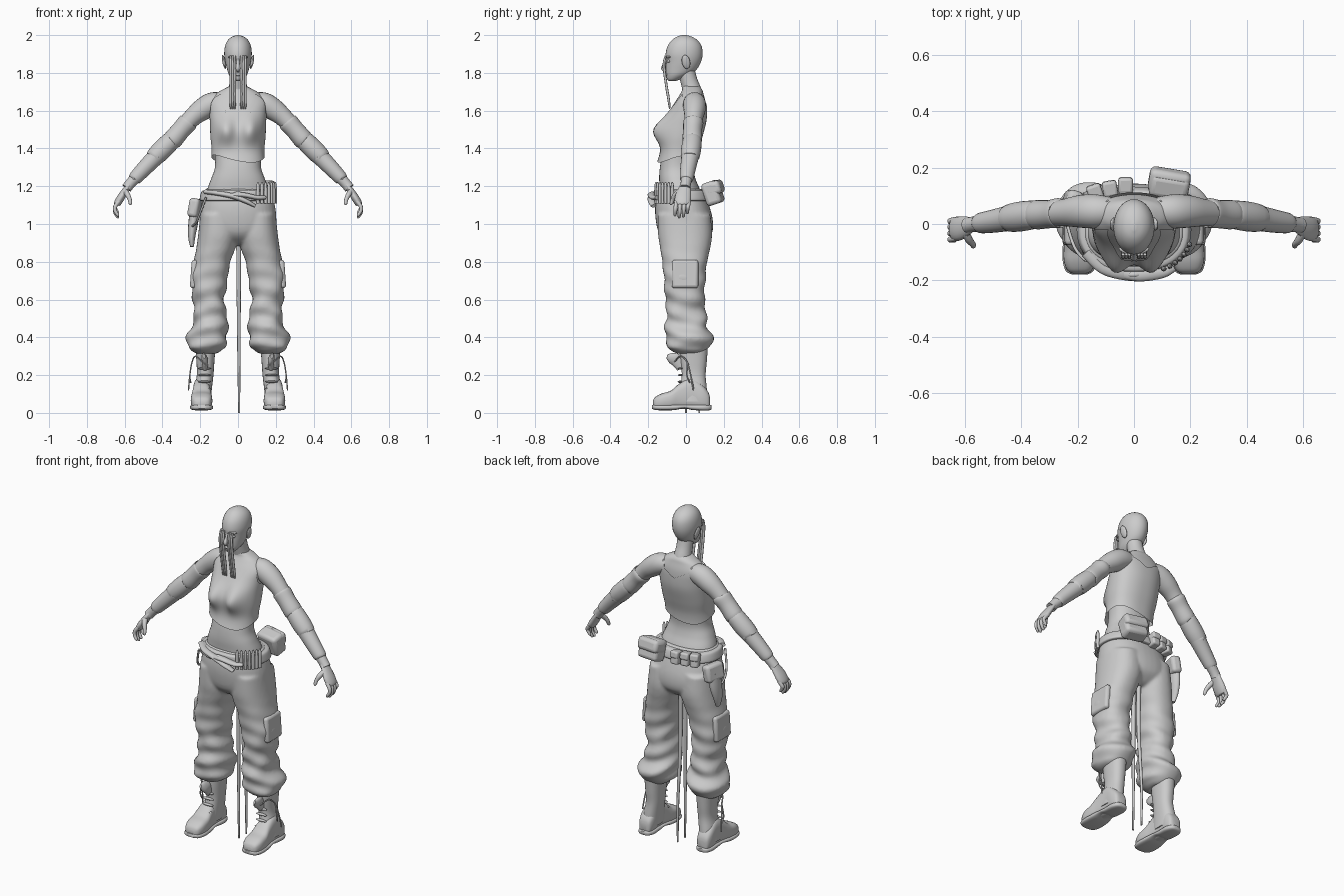
import bpy, bmesh, math
from mathutils import Vector, Matrix

GREY = bpy.data.materials.new("plain grey")
GREY.diffuse_color = (0.6, 0.6, 0.6, 1)


def finish(name, bm, mirror=False, bevel=0, angle=50):
    bmesh.ops.recalc_face_normals(bm, faces=bm.faces)
    me = bpy.data.meshes.new(name)
    bm.to_mesh(me)
    bm.free()
    me.materials.append(GREY)
    ob = bpy.data.objects.new(name, me)
    bpy.context.collection.objects.link(ob)
    bpy.ops.object.select_all(action='DESELECT')
    ob.select_set(True)
    bpy.context.view_layer.objects.active = ob
    bpy.ops.object.shade_smooth_by_angle(angle=math.radians(angle))
    if bevel:
        m = ob.modifiers.new("round", 'BEVEL')
        m.width, m.segments = bevel, 3
    if mirror:
        ob.modifiers.new("mirror", 'MIRROR')
    return ob


def spline(rows, k=4):
    """Catmull-Rom resampling of equally long tuples."""
    out = []
    for i in range(len(rows) - 1):
        a, b, c, d = rows[max(i - 1, 0)], rows[i], rows[i + 1], rows[min(i + 2, len(rows) - 1)]
        for s in range(k):
            t = s / k
            out.append(tuple(q + .5 * t * (r - p + t * (2 * p - 5 * q + 4 * r - w + t * (3 * (q - r) + w - p)))
                             for p, q, r, w in zip(a, b, c, d)))
    return out + [tuple(rows[-1])]


def skin(bm, rings, caps=True):
    vs = [[bm.verts.new(p) for p in ring] for ring in rings]
    n = len(vs[0])
    for r0, r1 in zip(vs, vs[1:]):
        for j in range(n):
            bm.faces.new((r0[j], r0[(j + 1) % n], r1[(j + 1) % n], r1[j]))
    if caps:
        bm.faces.new(vs[0])
        bm.faces.new(vs[-1])


def oval(row, a, grow=0, e=.88):
    """Point on a level oval; row = z, x0, x1, y0, y1."""
    z, x0, x1, y0, y1 = row
    c, s = math.cos(a), math.sin(a)
    return Vector(((x0 + x1) / 2 + ((x1 - x0) / 2 + grow) * math.copysign(abs(c) ** e, c),
                   (y0 + y1) / 2 + ((y1 - y0) / 2 + grow) * math.copysign(abs(s) ** e, s), z))


def turn(n):
    return [2 * math.pi * j / n for j in range(n)]


def sym(rows):
    return [(z, -x, x, f, b) for z, x, f, b in rows]


def loft(name, rows, n=32, mirror=False, e=.88):
    bm = bmesh.new()
    skin(bm, [[oval(r, a, 0, e) for a in turn(n)] for r in spline(rows)])
    return finish(name, bm, mirror)


def tube(name, pts, n=14, flat=1, mirror=False, k=4):
    """Tube through (x, y, z, radius); flat thins it across the y axis."""
    rows = spline(pts, k)
    rings = []
    for i, r in enumerate(rows):
        t = (Vector(rows[min(i + 1, len(rows) - 1)][:3]) - Vector(rows[max(i - 1, 0)][:3])).normalized()
        u = Vector((0, 1, 0.01))
        u = (u - t * u.dot(t)).normalized()
        v = t.cross(u)
        rings.append([Vector(r[:3]) + r[3] * (u * math.cos(a) + v * flat * math.sin(a)) for a in turn(n)])
    bm = bmesh.new()
    skin(bm, rings)
    return finish(name, bm, mirror)


def solid(name, loc, size, rot=(0, 0, 0), box=False, mirror=False, bevel=.015):
    bm = bmesh.new()
    if box:
        bmesh.ops.create_cube(bm, size=2)
    else:
        bmesh.ops.create_uvsphere(bm, u_segments=20, v_segments=12, radius=1)
    m = Matrix.Translation(loc)
    for ax, r in zip('XYZ', rot):
        m = m @ Matrix.Rotation(math.radians(r), 4, ax)
    bm.transform(m @ Matrix.Diagonal((*size, 1)))
    return finish(name, bm, mirror, bevel if box else 0)


# Torso, with the chest swelling shared by skin and top
TORSO = spline(sym([
    (1.10, .175, -.135, .10), (1.18, .163, -.138, .075), (1.24, .142, -.142, .05),
    (1.30, .122, -.138, .04), (1.38, .124, -.125, .052), (1.46, .137, -.122, .078),
    (1.54, .142, -.11, .10), (1.60, .145, -.085, .105), (1.65, .148, -.055, .102),
    (1.69, .115, -.03, .092), (1.712, .08, -.02, .085), (1.73, .045, -.02, .07)]), 6)


def torso_point(z, a, grow=0):
    for r0, r1 in zip(TORSO, TORSO[1:]):
        if z <= r1[0]:
            break
    t = max(0, min(1, (z - r0[0]) / (r1[0] - r0[0])))
    p = oval([p + t * (q - p) for p, q in zip(r0, r1)], a, grow)
    if p.y < 0:
        g = sum(math.exp(-((p.x - s * .066) / .05) ** 2 - ((z - 1.495) / .065) ** 2) for s in (-1, 1))
        p.y -= .055 * g * min(1, -math.sin(a) * 1.6)
    return p


bm = bmesh.new()
skin(bm, [[torso_point(r[0], a) for a in turn(48)] for r in TORSO])
finish("torso", bm)


def top_edge(a):
    c = abs(math.cos(a))
    front = 1.535 if math.sin(a) < 0 else 1.61
    keys = [(0, front), (.3, front + .03), (.55, 1.655), (.72, 1.692), (.85, 1.67), (1.01, 1.57)]
    for (c0, z0), (c1, z1) in zip(keys, keys[1:]):
        if c <= c1:
            return z0 + (z1 - z0) * (c - c0) / (c1 - c0)


# Cropped sleeveless top with slanted hem
bm = bmesh.new()
rings = []
for i in range(29):
    t = i / 28
    rings.append([torso_point((1.345 + .02 * math.sin(2 * a + .6)) * (1 - t) + top_edge(a) * t, a,
                              .007 + .012 * (1 - t) ** 3) for a in turn(72)])
skin(bm, rings, caps=False)
finish("cropped_top", bm, angle=80)

# Neck and head
tube("neck", [(0, .035, 1.66, .062), (0, .03, 1.71, .05), (0, .015, 1.76, .045), (0, 0, 1.82, .045)], n=24)
loft("head", sym([
    (1.757, .016, -.09, -.055), (1.766, .03, -.1, -.03), (1.79, .048, -.105, .02),
    (1.82, .058, -.107, .058), (1.86, .068, -.105, .08), (1.90, .073, -.108, .088),
    (1.94, .069, -.098, .083), (1.97, .056, -.078, .064), (1.99, .034, -.052, .034),
    (2.0, .006, -.022, .002)]), e=1)
tube("nose", [(0, -.1, 1.88, .006), (0, -.11, 1.85, .009), (0, -.119, 1.825, .013), (0, -.108, 1.812, .01)], n=12)
solid("lips", (0, -.104, 1.792), (.022, .009, .008))
solid("brow", (.03, -.095, 1.884), (.025, .01, .007), (0, 0, 20), mirror=True)
solid("eye", (.03, -.092, 1.862), (.015, .01, .008), mirror=True)
solid("ear", (.074, .0, 1.858), (.009, .022, .038), (12, 12, 0), mirror=True)

# Hanging front locks, each of slim strands
for j in range(3):
    x = .017 + .011 * j
    tube(f"front_lock_{j}", [(x, -.108, 1.89, .005), (x, -.117, 1.84, .007), (x, -.105, 1.74, .007),
                             (x, -.092, 1.66, .007), (x, -.086, 1.61, .004)], n=8, mirror=True)

# Arms with wrapped sleeves
tube("arm", [(.08, .045, 1.645, .05), (.135, .045, 1.637, .06), (.19, .045, 1.605, .058), (.25, .04, 1.555, .048),
             (.33, .033, 1.465, .044), (.42, .025, 1.375, .043), (.50, .01, 1.29, .036),
             (.565, 0, 1.22, .028), (.59, -.005, 1.19, .028)], n=24, mirror=True)
tube("upper_sleeve", [(.262, .039, 1.543, .044), (.266, .039, 1.538, .053), (.3, .035, 1.5, .05),
                      (.345, .033, 1.447, .052), (.35, .033, 1.442, .044)], n=24, mirror=True)
tube("forearm_sleeve", [(.35, .033, 1.445, .043), (.355, .033, 1.44, .05), (.4, .027, 1.395, .053),
                        (.435, .022, 1.36, .05), (.44, .021, 1.352, .046), (.5, .01, 1.29, .041),
                        (.545, .003, 1.242, .036), (.55, .002, 1.236, .028)], n=24, mirror=True)

# Hands
tube("palm", [(.575, -.002, 1.21, .026), (.595, -.008, 1.18, .035), (.62, -.016, 1.14, .043),
              (.638, -.018, 1.11, .04), (.642, -.018, 1.1, .03)], n=18, flat=.48, mirror=True)
for j, (y, drop) in enumerate([(-.05, .0), (-.028, -.01), (-.006, -.006), (.015, .012)]):
    tube(f"finger_{j}", [(.63, y, 1.12, .011), (.649, y - .004, 1.095, .011), (.651, y - .006, 1.072 + drop, .010),
                         (.637, y - .008, 1.048 + drop, .008), (.632, y - .008, 1.042 + drop, .003)],
         n=10, mirror=True)
tube("thumb", [(.598, -.03, 1.175, .015), (.585, -.056, 1.155, .014), (.573, -.07, 1.13, .011),
               (.57, -.078, 1.108, .009), (.571, -.079, 1.1, .003)], n=10, mirror=True)

# Baggy trousers: hips and both legs merged, folds growing toward the cuffs
LEG = spline([
    (1.05, .01, .2, -.15, .13), (.95, .0, .21, -.148, .138), (.88, .013, .22, -.138, .13),
    (.80, .04, .235, -.125, .112), (.74, .05, .248, -.12, .105), (.68, .06, .25, -.115, .10),
    (.60, .072, .238, -.108, .10), (.52, .06, .232, -.105, .105), (.46, .055, .246, -.108, .115),
    (.40, .055, .27, -.108, .142), (.36, .065, .27, -.102, .135), (.33, .09, .248, -.08, .105),
    (.315, .11, .222, -.05, .085)], 6)
HIPS = spline(sym([(1.185, .172, -.148, .09), (1.10, .195, -.163, .122), (1.02, .203, -.16, .142),
                   (.95, .185, -.142, .138), (.905, .11, -.095, .10), (.888, .05, -.05, .07)]))


def fold(z, a):
    w = max(0, min(1, (.9 - z) / .4)) * (1 if z > .34 else .3)
    return w * (.007 * math.sin(z * 62 + 2.2 * math.sin(a + .7)) + .004 * math.sin(z * 35 - 3 * a))


bm = bmesh.new()
skin(bm, [[oval(r, a) for a in turn(40)] for r in HIPS])
for s in (-1, 1):
    rings = [[oval(r, a, fold(r[0], a)) for a in turn(40)] for r in LEG]
    skin(bm, [[Vector((p.x * s, p.y, p.z)) for p in ring] for ring in rings])
ob = finish("trousers", bm)
m = ob.modifiers.new("merge", 'REMESH')
m.mode, m.voxel_size, m.use_smooth_shade = 'VOXEL', .009, True
m = ob.modifiers.new("soften", 'SMOOTH')
m.factor, m.iterations = .5, 4
solid("thigh_pocket", (.232, -.005, .735), (.018, .07, .075), (0, -4, 0), box=True, mirror=True)

# Boots: shaft, foot lofted heel to toe, sole, tongue and laces
loft("boot_shaft", [(.06, .145, .24, -.05, .115), (.13, .138, .232, -.035, .11), (.2, .13, .218, -.022, .104),
                    (.27, .125, .22, -.03, .11), (.34, .12, .225, -.035, .115)], mirror=True)


def foot(name, rows):
    bm = bmesh.new()
    skin(bm, [[Vector((p.x, p.z, p.y)) for p in (oval(r, a, 0, .65) for a in turn(24))] for r in spline(rows)])
    finish(name, bm, mirror=True)


def foot_rows(rows):
    return [(y, .193 - w, .193 + w, b, t) for y, w, b, t in rows]


foot("boot_foot", foot_rows([
    (-.176, .022, .03, .06), (-.165, .043, .022, .082), (-.13, .056, .02, .102), (-.08, .056, .02, .118),
    (-.035, .049, .02, .155), (.03, .044, .02, .185), (.085, .045, .02, .15), (.118, .036, .022, .11),
    (.127, .02, .03, .08)]))
foot("boot_sole", foot_rows([
    (-.18, .025, .022, .042), (-.165, .05, .016, .044), (-.12, .061, .013, .045), (-.06, .058, .015, .045),
    (-.01, .05, .024, .045), (.03, .048, .016, .045), (.09, .049, .012, .045), (.125, .036, .014, .043),
    (.136, .018, .02, .04)]))
tube("boot_tongue", [(.175, -.02, .24, .03), (.175, -.045, .275, .035), (.178, -.075, .29, .03),
                     (.18, -.1, .3, .012)], n=14, flat=.5, mirror=True)
for j, (x, y, low) in enumerate([(.262, .04, .12), (.25, .02, .16)]):
    tube(f"lace_{j}", [(.19, -.06, .27, .004), (.225, -.03, .3, .004), (.243, .005, .27, .004),
                       (.255, y - .015, .2, .004), (x, y, low, .004)], n=6, mirror=True)
for z in (.13, .165, .2, .235):
    solid("lace_row", (.178, -.03 - max(0, .17 - z) * .4, z), (.035, .012, .006))
    solid("lace_row", (-.178, -.03 - max(0, .17 - z) * .4, z), (.035, .012, .006))

# Belt with its knotted tails
loft("belt", sym([(1.122, .192, -.16, .12), (1.127, .203, -.172, .132), (1.15, .2, -.17, .128),
                  (1.172, .193, -.167, .118), (1.178, .18, -.155, .105)]), n=48)
tube("belt_tail_long", [(-.17, -.1, 1.17, .02), (-.11, -.155, 1.163, .022), (-.03, -.176, 1.148, .024),
                        (.04, -.18, 1.122, .022), (.09, -.172, 1.095, .014)], flat=.6)
tube("belt_tail_short", [(-.05, -.172, 1.15, .02), (.02, -.182, 1.155, .022), (.1, -.172, 1.14, .02),
                         (.14, -.15, 1.14, .018)], flat=.6)
solid("belt_knot", (.0, -.18, 1.148), (.032, .014, .024))

# Cartridge loops on the front of the belt
for j in range(7):
    a = math.radians(-62 + j * 7.5)
    x, y = .205 * math.cos(a) ** .88, -.02 - .155 * abs(math.sin(a)) ** .88
    tube(f"cartridge_{j}", [(x, y, 1.108, .009), (x, y, 1.16, .0095), (x, y, 1.205, .008), (x, y, 1.222, .003)], n=10)

# Pouches across the back
solid("large_pouch", (.125, .142, 1.165), (.07, .042, .062), (18, 0, -10), box=True, bevel=.02)
solid("large_pouch_flap", (.125, .15, 1.19), (.073, .043, .036), (18, 0, -10), box=True, bevel=.02)
for j, x in enumerate((-.03, -.085, -.138)):
    solid(f"small_pouch_{j}", (x, .132 - .012 * j, 1.15), (.024, .028, .038), (8, 0, 10 * j), box=True, bevel=.01)
    solid(f"small_pouch_flap_{j}", (x, .137 - .012 * j, 1.17), (.026, .028, .02), (8, 0, 10 * j), box=True, bevel=.01)

# Hip holster and its hanging strap
solid("holster_top", (-.225, .06, 1.085), (.028, .06, .05), (0, 10, -15), box=True, bevel=.018)
tube("holster", [(-.225, .06, 1.08, .05), (-.238, .055, 1.0, .046), (-.245, .045, .93, .034), (-.243, .04, .88, .018)],
     n=16, flat=.55)
tube("holster_strap", [(-.17, -.13, 1.14, .006), (-.2, -.1, 1.06, .006), (-.22, -.06, 1.01, .006),
                       (-.24, .01, .99, .006)], n=8)

# Long strands trailing down between the legs
for j, (y0, y1) in enumerate([(.0, .0), (.045, .07)]):
    tube(f"trailing_strand_{j}", [(.004, y0, .95, .014), (.004, y0, .6, .011), (.005, y1, .25, .008),
                                  (.006, y1, 0, .005)], n=8)
